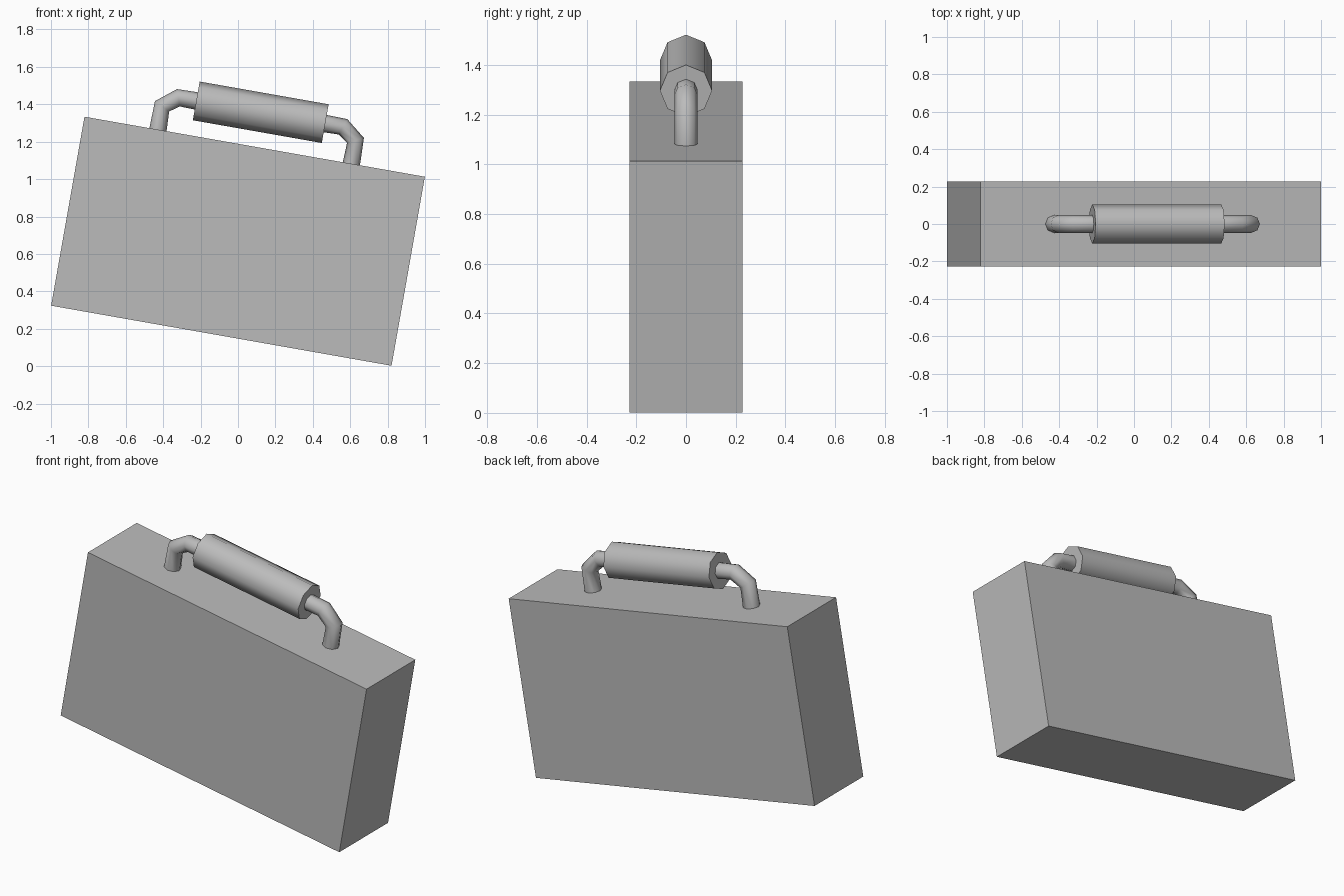
import bpy, bmesh
from math import sin, cos, pi, radians
from mathutils import Matrix, Vector

cube = bpy.data.objects.get("Cube")
if cube:
    bpy.data.objects.remove(cube, do_unlink=True)

WIDTH, DEPTH, HEIGHT = 1.848, 0.455, 1.026
SIDES = 8
# The whole case leans ten degrees towards its left
LEAN = Matrix.Translation((0, 0, 0.668)) @ Matrix.Rotation(radians(10), 4, "Y")

grey = bpy.data.materials.new("plain grey")
grey.use_nodes = True
colour = (0.5, 0.5, 0.5, 1)
grey.diffuse_color = colour
grey.node_tree.nodes["Principled BSDF"].inputs["Base Color"].default_value = colour


def add_part(name, bm, smooth=False):
    bmesh.ops.recalc_face_normals(bm, faces=bm.faces[:])
    mesh = bpy.data.meshes.new(name)
    bm.to_mesh(mesh)
    bm.free()
    mesh.materials.append(grey)
    obj = bpy.data.objects.new(name, mesh)
    bpy.context.collection.objects.link(obj)
    obj.matrix_world = LEAN
    if smooth:
        bpy.ops.object.select_all(action="DESELECT")
        obj.select_set(True)
        bpy.context.view_layer.objects.active = obj
        bpy.ops.object.shade_smooth_by_angle(angle=radians(60))
    return obj


def tube(path, radius):
    """Sweep a polygon along a path in the x-z plane and cap both ends."""
    bm = bmesh.new()
    points = [Vector((x, 0, z)) for x, z in path]
    rings = []
    for i, p in enumerate(points):
        before = (p - points[i - 1]).normalized() if i else Vector()
        after = (points[i + 1] - p).normalized() if i + 1 < len(points) else Vector()
        along = (before + after).normalized()
        out = Vector((-along.z, 0, along.x))
        ring = []
        for k in range(SIDES):
            a = 2 * pi * k / SIDES
            ring.append(bm.verts.new(p + radius * (out * cos(a) + Vector((0, sin(a), 0)))))
        rings.append(ring)
    for a, b in zip(rings, rings[1:]):
        for k in range(SIDES):
            j = (k + 1) % SIDES
            bm.faces.new((a[k], a[j], b[j], b[k]))
    bm.faces.new(rings[0])
    bm.faces.new(rings[-1])
    return bm


# Case body
body = bmesh.new()
bmesh.ops.create_cube(body, size=1)
bmesh.ops.scale(body, vec=(WIDTH, DEPTH, HEIGHT), verts=body.verts[:])
add_part("case_body", body)

# Handle: a thick grip with a bent bracket on each end
AXIS = 0.70
add_part("handle_grip", tube([(-0.35, AXIS), (0.35, AXIS)], 0.105), smooth=True)
for side, name in ((1, "left_handle_bracket"), (-1, "right_handle_bracket")):
    path = [(0.525, 0.50), (0.525, 0.64), (0.447, AXIS), (0.34, AXIS)]
    add_part(name, tube([(side * x, z) for x, z in path], 0.047), smooth=True)
